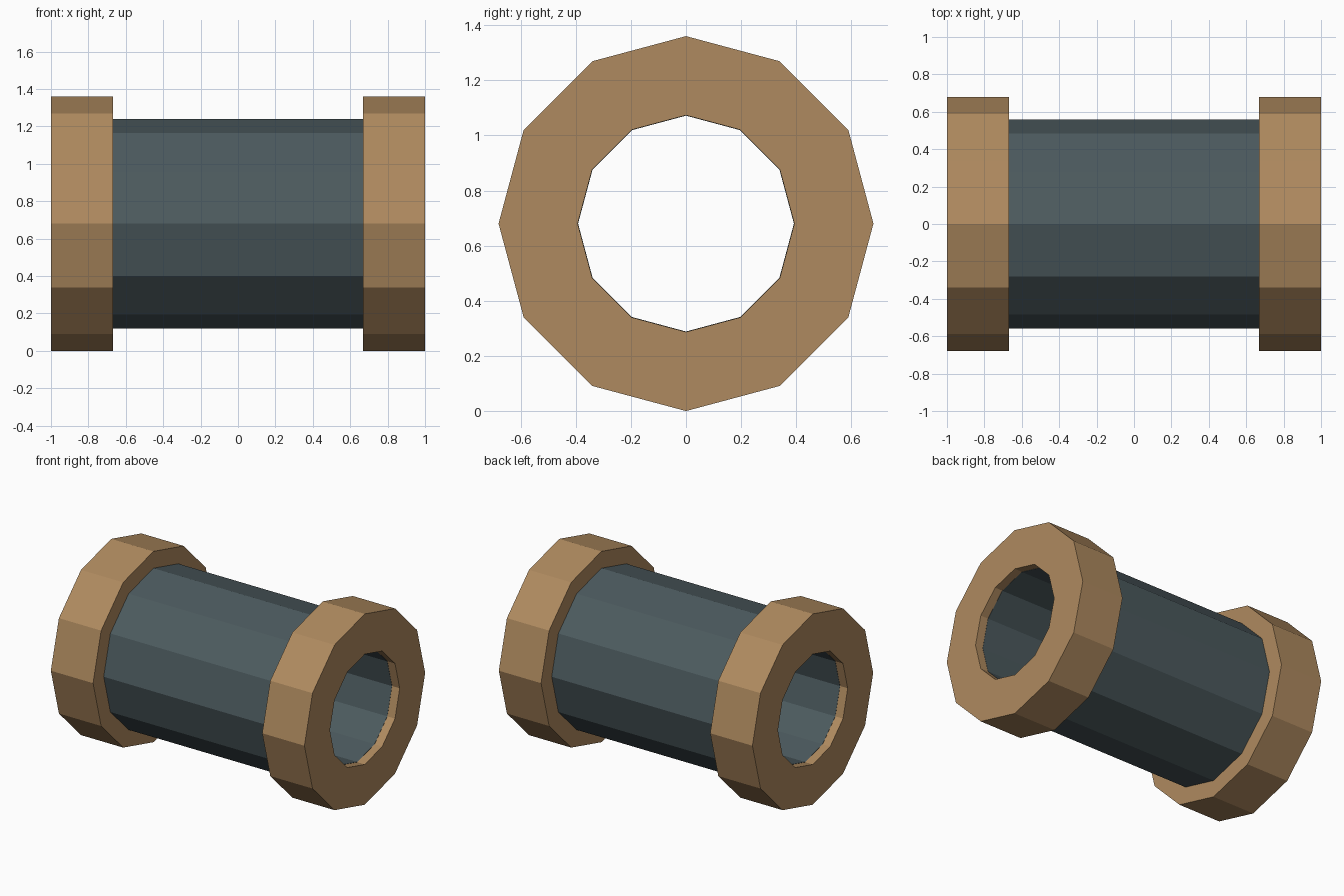
import bpy
import bmesh
from math import sin, cos, tau

SIDES = 12
AXIS_Z = 0.68
BORE = 0.393

old = bpy.data.objects.get("Cube")
if old:
    bpy.data.objects.remove(old, do_unlink=True)


def make_material(name, rgb):
    mat = bpy.data.materials.new(name)
    mat.use_nodes = True
    colour = (*rgb, 1.0)
    mat.diffuse_color = colour
    mat.node_tree.nodes["Principled BSDF"].inputs["Base Color"].default_value = colour
    return mat


def make_tube(name, x0, x1, outer, inner, mat):
    """Hollow faceted tube along x: a rectangular section swept round the axis."""
    section = [(x0, outer), (x1, outer), (x1, inner), (x0, inner)]
    bm = bmesh.new()
    rings = []
    for i in range(SIDES):
        a = tau * i / SIDES
        rings.append([bm.verts.new((x, r * sin(a), AXIS_Z + r * cos(a)))
                      for x, r in section])
    for i, ring in enumerate(rings):
        following = rings[(i + 1) % SIDES]
        for j in range(4):
            k = (j + 1) % 4
            bm.faces.new((ring[j], ring[k], following[k], following[j]))
    bmesh.ops.recalc_face_normals(bm, faces=bm.faces)
    mesh = bpy.data.meshes.new(name)
    bm.to_mesh(mesh)
    bm.free()
    mesh.materials.append(mat)
    obj = bpy.data.objects.new(name, mesh)
    bpy.context.collection.objects.link(obj)
    return obj


tan = make_material("tan brown", (0.43, 0.255, 0.115))
slate = make_material("slate grey", (0.073, 0.103, 0.113))

# Long pipe, its ends seated inside the collars
make_tube("pipe_body", -0.94, 0.94, 0.56, BORE - 0.0015, slate)

# Thick collar at each end
for side, sign in (("left", 1), ("right", -1)):
    x0, x1 = sorted((sign * 0.667, sign))
    make_tube(side + "_collar", x0, x1, AXIS_Z, BORE, tan)
